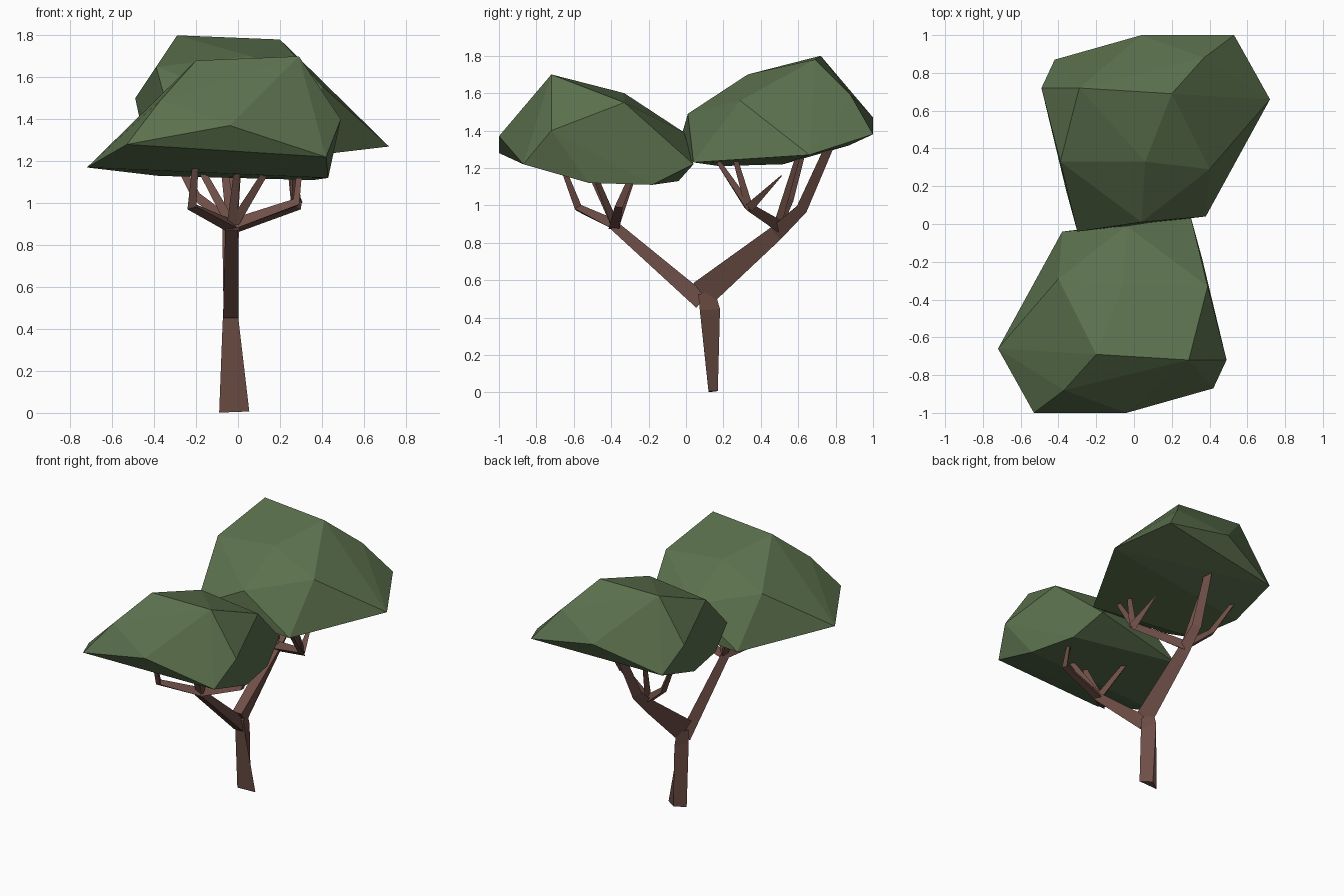
import bpy
import bmesh
import math
from mathutils import Vector

cube = bpy.data.objects.get("Cube")
if cube:
    bpy.data.objects.remove(cube, do_unlink=True)


def make_material(name, colour):
    material = bpy.data.materials.new(name)
    material.use_nodes = True
    material.diffuse_color = (*colour, 1)
    shader = next(n for n in material.node_tree.nodes if n.type == "BSDF_PRINCIPLED")
    shader.inputs["Base Color"].default_value = (*colour, 1)
    shader.inputs["Roughness"].default_value = 0.9
    return material


leaf_green = make_material("leaf green", (0.105, 0.165, 0.075))
bark_brown = make_material("bark brown", (0.155, 0.077, 0.062))


def finish(name, bm, material):
    bmesh.ops.recalc_face_normals(bm, faces=bm.faces)
    mesh = bpy.data.meshes.new(name)
    bm.to_mesh(mesh)
    bm.free()
    mesh.materials.append(material)
    obj = bpy.data.objects.new(name, mesh)
    bpy.context.collection.objects.link(obj)
    return obj


def limb(name, path, widths, depths):
    """Tapered three-sided limb swept along a path."""
    bm = bmesh.new()
    points = [Vector(p) for p in path]
    overall = (points[-1] - points[0]).normalized()
    reference = Vector((1, 0, 0)) if abs(overall.x) < 0.7 else Vector((0, 1, 0))
    rings = []
    for i, point in enumerate(points):
        before = points[max(i - 1, 0)]
        after = points[min(i + 1, len(points) - 1)]
        along = (after - before).normalized()
        across = (reference - along * reference.dot(along)).normalized()
        out = across.cross(along)
        ring = []
        for corner in range(3):
            angle = math.radians(30 + 120 * corner)
            offset = across * widths[i] * math.cos(angle) + out * depths[i] * math.sin(angle)
            ring.append(bm.verts.new(point + offset))
        rings.append(ring)
    for low, high in zip(rings, rings[1:]):
        for k in range(3):
            n = (k + 1) % 3
            bm.faces.new((low[k], low[n], high[n], high[k]))
    bm.faces.new(rings[0])
    bm.faces.new(rings[-1])
    return finish(name, bm, bark_brown)


def twig(name, *path, start=0.028, end=0.016):
    """Thin limb whose radius shrinks evenly to its tip."""
    last = len(path) - 1
    radii = [start + (end - start) * i / last for i in range(last + 1)]
    return limb(name, path, radii, radii)


# Crowns: one faceted hull, reused half a turn round and a little higher
crown_points = [
    (-.38, -.04, 1.13), (-.72, -.66, 1.17), (-.53, -1, 1.28), (-.04, -1, 1.37),
    (.42, -.87, 1.22), (.49, -.72, 1.4), (.43, -.52, 1.12), (.36, -.18, 1.11),
    (.3, .04, 1.22), (-.04, -.01, 1.39), (-.06, -.33, 1.6), (-.4, -.29, 1.46),
    (-.2, -.69, 1.68), (.29, -.72, 1.7), (.39, -.33, 1.55), (-.37, -.88, 1.49),
]


def crown(name, turn, lift):
    bm = bmesh.new()
    for x, y, z in crown_points:
        bm.verts.new((x * turn, y * turn, z + lift))
    bmesh.ops.convex_hull(bm, input=bm.verts)
    return finish(name, bm, leaf_green)


crown("front_crown", 1, 0)
crown("back_crown", -1, 0.1)

# Trunk and the two main limbs
limb("trunk",
     [(-.018, .137, .005), (-.035, .11, .44), (-.035, .095, .53)],
     [.083, .044, .036], [.033, .072, .06])
limb("front_limb",
     [(-.035, .075, .475), (-.03, -.39, .885)],
     [.042, .036], [.06, .035])
limb("back_limb",
     [(-.035, .07, .545), (-.035, .47, .86), (-.03, .61, .985), (0, .77, 1.34)],
     [.042, .045, .04, .03], [.1, .055, .04, .03])

# Twigs carrying the front crown
front_fork = (-.03, -.385, .89)
twig("front_right_twig", front_fork, (-.22, -.58, .985), (-.2, -.67, 1.22), start=.036)
twig("front_left_twig", front_fork, (.28, -.36, 1), (.3, -.28, 1.18), start=.034)
twig("front_middle_twig", front_fork, (0, -.53, 1.2))
twig("front_inner_twig", front_fork, (.15, -.5, 1.18))
twig("front_rear_twig", front_fork, (-.2, -.27, 1.2))

# Twigs carrying the back crown
back_fork = (-.03, .48, .89)
back_elbow = (.28, .33, .99)
twig("back_left_twig", back_fork, back_elbow, (.27, .17, 1.23), start=.04)
twig("back_left_side_twig", back_elbow, (.25, .25, 1.28))
twig("back_left_spur", back_elbow, (.24, .51, 1.16), start=.032, end=.004)
twig("back_right_twig", back_fork, (-.2, .55, 1.03), (-.33, .62, 1.27), start=.034)
twig("back_middle_twig", back_fork, (-.08, .6, 1.28))
